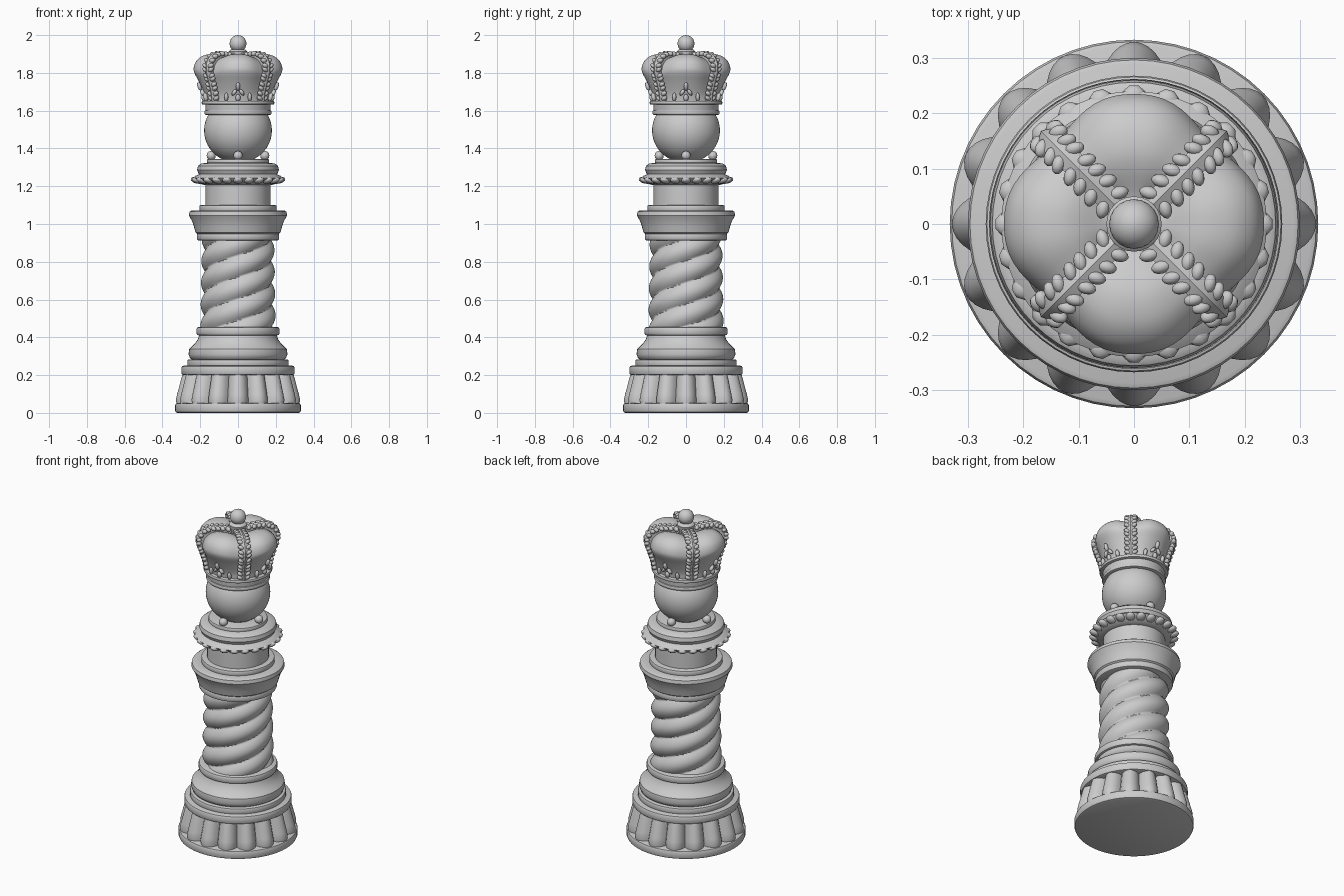
import bpy, bmesh, math
from mathutils import Matrix, Vector

if "Cube" in bpy.data.objects:
    bpy.data.objects.remove(bpy.data.objects["Cube"])

TAU = 2 * math.pi


def finish(name, bm, angle=35):
    bmesh.ops.recalc_face_normals(bm, faces=bm.faces)
    me = bpy.data.meshes.new(name)
    bm.to_mesh(me)
    bm.free()
    ob = bpy.data.objects.new(name, me)
    bpy.context.collection.objects.link(ob)
    bpy.ops.object.select_all(action='DESELECT')
    ob.select_set(True)
    bpy.context.view_layer.objects.active = ob
    bpy.ops.object.shade_smooth_by_angle(angle=math.radians(angle))
    return ob


def lathe(name, pts, seg=56, shape=None, angle=35):
    """Revolve (radius, z) points; shape(r, z, angle) may reshape each ring."""
    bm = bmesh.new()
    rings = []
    for r, z in pts:
        ring = []
        for i in range(seg):
            a = TAU * i / seg
            rr, zz = shape(r, z, a) if shape else (r, z)
            ring.append(bm.verts.new((rr * math.cos(a), rr * math.sin(a), zz)))
        rings.append(ring)
    for lo, hi in zip(rings, rings[1:]):
        for i in range(seg):
            j = (i + 1) % seg
            bm.faces.new((lo[i], lo[j], hi[j], hi[i]))
    bm.faces.new(rings[0])
    bm.faces.new(rings[-1])
    return finish(name, bm, angle)


def disc(name, r, z0, z1, b=0.012):
    """Flat ring with rounded rims."""
    c = b * 0.3
    return lathe(name, [(r - b, z0), (r - c, z0 + c), (r, z0 + b),
                        (r, z1 - b), (r - c, z1 - c), (r - b, z1)])


def blobs(name, mats, sub=2):
    bm = bmesh.new()
    for m in mats:
        bmesh.ops.create_icosphere(bm, subdivisions=sub, radius=1, matrix=m)
    return finish(name, bm)


def blob(a, r, z, size, tilt=0.0, side=0.0, spin=0.0):
    """Ellipsoid sized (radial, tangential, vertical) at polar position."""
    return (Matrix.Rotation(a, 4, 'Z') @ Matrix.Translation((r, side, z))
            @ Matrix.Rotation(tilt, 4, 'Y') @ Matrix.Rotation(spin, 4, 'X')
            @ Matrix.Diagonal((*size, 1)))


def smooth_path(pts, n=6):
    """Catmull-Rom through 2D points."""
    v = [Vector(p) for p in pts]
    v = [2 * v[0] - v[1]] + v + [2 * v[-1] - v[-2]]
    out = []
    for i in range(1, len(v) - 2):
        p0, p1, p2, p3 = v[i - 1:i + 3]
        for k in range(n):
            t = k / n
            out.append(0.5 * (2 * p1 + (p2 - p0) * t + (2 * p0 - 5 * p1 + 4 * p2 - p3) * t * t
                              + (3 * p1 - p0 - 3 * p2 + p3) * t ** 3))
    return out + [v[-2]]


# Foot and lobed base
disc("foot_disc", 0.333, 0.0, 0.052)


def flute(r, z, a):
    return r - 0.048 * (1 - abs(math.cos(8 * a)) ** 0.75), z


lathe("fluted_base", [(0.325, 0.045), (0.329, 0.07), (0.322, 0.10), (0.311, 0.14),
                      (0.301, 0.18), (0.292, 0.21)], 160, flute, 50)
disc("base_rim", 0.30, 0.20, 0.25)
disc("base_step", 0.268, 0.245, 0.283, 0.008)
lathe("base_cushion", [(0.24, 0.28), (0.254, 0.29), (0.262, 0.31), (0.258, 0.338),
                       (0.243, 0.352), (0.23, 0.365), (0.212, 0.39), (0.205, 0.415)])
disc("lower_ring", 0.22, 0.41, 0.455)

# Twisted column
STRANDS, PITCH = 3, 0.345


def twist(r, z, a):
    return r + 0.026 * abs(math.sin(STRANDS / 2 * (a - TAU * z / PITCH))) ** 0.8, z


lathe("twisted_column", [(0.174 - 0.008 * i / 72, 0.445 + 0.48 * i / 72) for i in range(73)],
      96, twist, 50)

# Capital and neck
disc("upper_ring", 0.218, 0.912, 0.955)
lathe("flared_capital", [(0.205, 0.94), (0.225, 0.955), (0.233, 0.985), (0.243, 1.015), (0.256, 1.038),
                         (0.26, 1.045), (0.256, 1.065), (0.245, 1.072), (0.20, 1.072)])
disc("capital_step", 0.205, 1.065, 1.10, 0.008)
lathe("neck", [(0.172, 1.09), (0.172, 1.215)])

# Scalloped collar
N = 24
lathe("collar_plate", [(0.17, 1.205), (0.20, 1.212), (0.234, 1.235), (0.24, 1.243),
                       (0.225, 1.255), (0.19, 1.27)])
blobs("collar_petals", [blob(TAU * i / N, 0.219, 1.231, (0.034, 0.027, 0.017), -0.25)
                        for i in range(N)])
lathe("collar_cushion", [(0.19, 1.258), (0.208, 1.266), (0.217, 1.285), (0.212, 1.308),
                         (0.195, 1.32), (0.16, 1.325)])
disc("collar_top", 0.165, 1.315, 1.345, 0.008)
blobs("collar_beads", [blob(TAU * i / 4, 0.142, 1.362, (0.025,) * 3) for i in range(4)])

# Head
blobs("head", [blob(0, 0, 1.495, (0.18, 0.18, 0.172))], 4)

# Crown band
disc("band_lower", 0.178, 1.578, 1.602, 0.008)
lathe("band", [(0.17, 1.59), (0.174, 1.64)])
disc("band_upper", 0.192, 1.632, 1.652, 0.007)

# Four-lobed cap
cap = smooth_path([(0.168, 1.64), (0.178, 1.69), (0.205, 1.75), (0.231, 1.80), (0.234, 1.83),
                   (0.219, 1.865), (0.185, 1.891), (0.14, 1.90), (0.10, 1.893), (0.05, 1.87), (0.02, 1.865)], 4)


def lobes(r, z, a):
    k = abs(math.sin(2 * a)) ** 3 * min(1, max(0, (z - 1.65) / 0.13))
    return r * (1 - 0.13 * k), z - 0.02 * k


lathe("crown_cap", cap, 80, lobes, 50)

# Leafy arches on the diagonals
arch = smooth_path([(0.176, 1.65), (0.184, 1.70), (0.203, 1.76), (0.219, 1.81), (0.217, 1.85),
                    (0.19, 1.884), (0.15, 1.897), (0.10, 1.895), (0.04, 1.885)], 6)
bm = bmesh.new()
leaves = []
for q in range(4):
    ang = TAU * (q + 0.5) / 4
    rot = Matrix.Rotation(ang, 3, 'Z')
    prev, dist = None, 0.015
    for i, p in enumerate(arch):
        t = (arch[min(i + 1, len(arch) - 1)] - arch[max(i - 1, 0)]).normalized()
        n = Vector((t.y, -t.x))
        sec = []
        for side, h in ((-0.022, -0.025), (-0.022, 0.006), (0, 0.017), (0.022, 0.006), (0.022, -0.025)):
            c = p + n * h
            sec.append(bm.verts.new(rot @ Vector((c.x, side, c.y))))
        if prev:
            for k in range(5):
                m = (k + 1) % 5
                bm.faces.new((prev[k], prev[m], sec[m], sec[k]))
            dist += (p - arch[i - 1]).length
        else:
            bm.faces.new(sec)
        prev = sec
        # one pair of leaves every fixed step along the arch
        if dist >= 0.026 and p.x > 0.05:
            dist -= 0.026
            tilt = -math.atan2(n.y, n.x)
            for s in (-1, 1):
                leaves.append(blob(ang, p.x + n.x * 0.004, p.y + n.y * 0.004,
                                   (0.014, 0.019, 0.012), tilt, s * 0.02, s * 0.5))
    bm.faces.new(prev)
finish("crown_arches", bm, 20)
blobs("arch_leaves", leaves, 2)

# Small flower ornaments on each lobe
orn = []
for q in range(4):
    a = TAU * q / 4
    orn += [blob(a, 0.203, 1.728, (0.012, 0.012, 0.024), 0.35),
            blob(a, 0.182, 1.668, (0.012, 0.014, 0.02), 0.2)]
    for s in (-1, 1):
        orn.append(blob(a, 0.188, 1.697, (0.012, 0.010, 0.02), 0.3, s * 0.02, s * 0.6))
        orn.append(blob(a, 0.172, 1.672, (0.012, 0.011, 0.024), 0.2, s * 0.062))
blobs("crown_flowers", orn, 2)

# Finial
lathe("finial_base", [(0.04, 1.86), (0.048, 1.90), (0.05, 1.912), (0.04, 1.922), (0.02, 1.93)], 24)
blobs("finial_ball", [blob(0, 0, 1.955, (0.045,) * 3)], 3)
